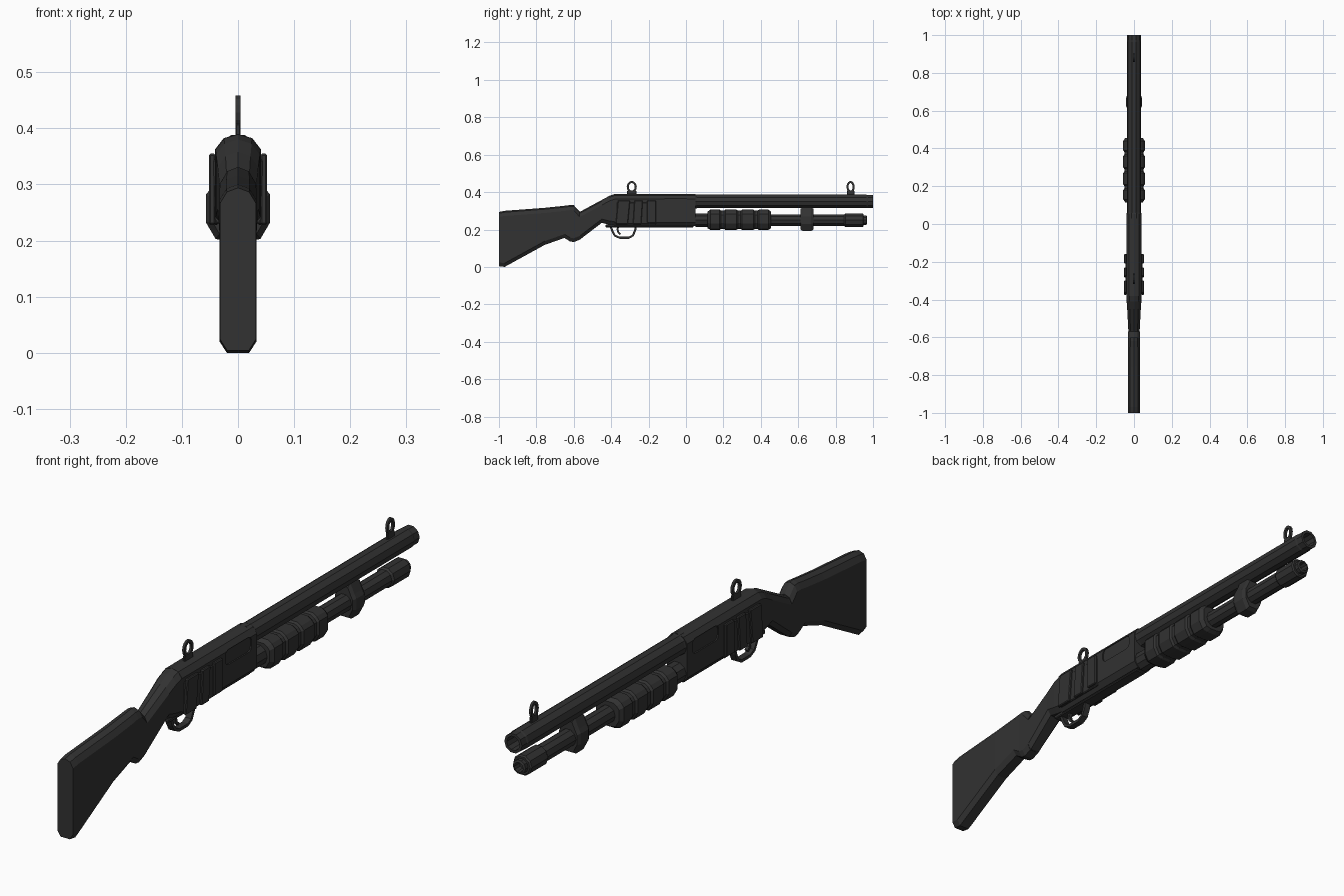
import bpy, bmesh, math
from mathutils import Vector

if "Cube" in bpy.data.objects:
    bpy.data.objects.remove(bpy.data.objects["Cube"])


def material(name, v):
    m = bpy.data.materials.new(name)
    m.diffuse_color = (v, v, v, 1)
    m.use_nodes = True
    m.node_tree.nodes["Principled BSDF"].inputs["Base Color"].default_value = m.diffuse_color
    return m


DARK = material("dark gunmetal", 0.032)


def finish(name, bm):
    bmesh.ops.recalc_face_normals(bm, faces=bm.faces)
    me = bpy.data.meshes.new(name)
    bm.to_mesh(me)
    bm.free()
    me.materials.append(DARK)
    ob = bpy.data.objects.new(name, me)
    bpy.context.collection.objects.link(ob)
    return ob


def loft(name, rings, closed=False):
    """Skin equal-length rings of points; cap the ends unless closed."""
    bm = bmesh.new()
    vs = [[bm.verts.new(p) for p in r] for r in rings]
    n, k = len(vs[0]), len(vs)
    for i in range(k if closed else k - 1):
        a, b = vs[i], vs[(i + 1) % k]
        for j in range(n):
            bm.faces.new((a[j], a[(j + 1) % n], b[(j + 1) % n], b[j]))
    if not closed:
        bm.faces.new(vs[0])
        bm.faces.new(vs[-1])
    return finish(name, bm)


def section(y, top, bot, w, c=0.025):
    """Symmetric chamfered body section with a crowned top."""
    half = [(0.0, top), (0.62 * w, top - 0.3 * c), (w, top - 1.1 * c),
            (w, bot + 0.8 * c), (0.6 * w, bot)]
    pts = half + [(-x, z) for x, z in reversed(half[1:])]
    return [(x, y, z) for x, z in pts]


def turned(name, z, profile, sides=10):
    """Turned part along y from (y, radius) pairs."""
    rings = []
    for y, r in profile:
        rings.append([(r * math.sin(2 * math.pi * (i + .5) / sides), y,
                       z + r * math.cos(2 * math.pi * (i + .5) / sides)) for i in range(sides)])
    return loft(name, rings)


def box(name, x0, x1, y0, y1, z0, z1, lean=0.0, bevel=0.003):
    bm = bmesh.new()
    bmesh.ops.create_cube(bm, size=1)
    for v in bm.verts:
        x, y, z = v.co
        v.co = ((x0 + x1) / 2 + x * (x1 - x0),
                (y0 + y1) / 2 + y * (y1 - y0) + z * lean,
                (z0 + z1) / 2 + z * (z1 - z0))
    if bevel:
        bmesh.ops.bevel(bm, geom=bm.edges[:], offset=bevel, segments=1, affect='EDGES')
    return finish(name, bm)


def strip(name, path, t, w):
    """Flat bar of thickness t and half width w following (y, z) points."""
    pts = [Vector(p) for p in path]
    rings = []
    for i, p in enumerate(pts):
        d = (pts[min(i + 1, len(pts) - 1)] - pts[max(i - 1, 0)]).normalized()
        n = Vector((-d.y, d.x)) * t / 2
        a, b = p + n, p - n
        rings.append([(-w, a.x, a.y), (w, a.x, a.y), (w, b.x, b.y), (-w, b.x, b.y)])
    return loft(name, rings)


# Shoulder stock and grip
loft("stock", [section(*s) for s in [
    (-1.0, .294, .004, .032), (-.97, .300, .0, .033), (-.755, .316, .118, .033),
    (-.65, .327, .155, .032), (-.62, .331, .136, .031), (-.60, .330, .133, .031),
    (-.57, .297, .145, .031)]])
loft("grip", [section(*s) for s in [
    (-.59, .290, .137, .030), (-.565, .296, .148, .030), (-.45, .358, .236, .036),
    (-.41, .380, .226, .039), (-.38, .390, .222, .040)]])

# Receiver with a recessed port on both sides
receiver = loft("receiver", [section(y, .39, .218, .041) for y in (-.382, .052)])
for s in (1, -1):
    rings = []
    for x in (.036, .06):
        ring = []
        for cy, cz, a0 in ((.005, .35, 0), (-.115, .35, 90), (-.115, .326, 180), (.005, .326, 270)):
            for a in (0, 45, 90):
                t = math.radians(a0 + a)
                ring.append((s * x, cy + .015 * math.cos(t), cz + .015 * math.sin(t)))
        rings.append(ring)
    cutter = loft("port_cutter", rings)
    cutter.hide_render = cutter.hide_viewport = True
    cutter.display_type = 'WIRE'
    cut = receiver.modifiers.new("port", 'BOOLEAN')
    cut.operation, cut.object, cut.solver = 'DIFFERENCE', cutter, 'EXACT'

# Side slats on the receiver
for s in (1, -1):
    def side(name, a, b, *rest):
        box(name, min(s * a, s * b), max(s * a, s * b), *rest)
    side("slat_backing", .035, .044, -.37, -.16, .228, .345)
    side("slat", .04, .052, -.370, -.305, .228, .355, .012)
    side("slat", .04, .052, -.280, -.235, .228, .355, .008)
    side("slat", .04, .052, -.208, -.160, .235, .355, .0)

# Barrel with a hollow muzzle
turned("barrel", .350, [(.03, .040), (.05, .040), (.06, .038), (.965, .038), (.972, .036),
                        (1.0, .036), (1.0, .026), (.93, .025)])

# Magazine tube, end cap and nose
turned("magazine_tube", .250, [(.04, .032), (.87, .032)])
turned("magazine_collar", .250, [(.05, .038), (.12, .038)])
turned("magazine_cap", .250, [(.845, .032), (.852, .038), (.945, .038), (.95, .033),
                              (.95, .026), (.965, .026), (.968, .018), (.94, .016)])

# Sliding fore-end with raised ribs
def pump_ring(y, k):
    half = [(.030, .306), (.046, .296), (.057, .282), (.057, .232), (.040, .203), (.018, .198)]
    pts = [(x * k, .25 + (z - .25) * k) for x, z in half]
    return [(x, y, z) for x, z in pts + [(-x, z) for x, z in reversed(pts)]]


profile = [(.115, .82)]
for a, b in ((.122, .188), (.202, .278), (.292, .368), (.382, .448)):
    profile += [(a, .9), (a + .008, 1), (b - .008, 1), (b, .9)]
loft("fore_end", [pump_ring(y, k) for y, k in profile + [(.455, .82)]])

# Clamp joining barrel and tube
loft("barrel_clamp", [[(x * k, y, .25 + (z - .25) * k) for x, z in
     ((.018, .32), (.034, .285), (.042, .27), (.042, .23), (.022, .192),
      (-.022, .192), (-.042, .23), (-.042, .27), (-.034, .285), (-.018, .32))]
     for y, k in ((.612, .86), (.625, 1), (.668, 1), (.682, .86))])

# Ring sights on short posts
for name, y0, r in (("rear_sight", -.29, .027), ("front_sight", .88, .022)):
    rings = []
    for i in range(14):
        a = 2 * math.pi * i / 14
        c, sn = math.cos(a), math.sin(a)
        rings.append([(x, y0 + c * (r - d), .428 + sn * (.031 - d))
                      for x, d in ((-.0045, 0), (.0045, 0), (.0045, .011), (-.0045, .011))])
    loft(name + "_ring", rings, closed=True)
    box(name + "_post", -.0045, .0045, y0 - r * .9, y0 + r * .9, .375, .408, 0, .002)

# Trigger, guard and lower plate
box("lower_plate", -.022, .022, -.43, .04, .212, .226)
strip("trigger_guard", [(-.405, .220), (-.392, .188), (-.380, .167), (-.355, .156),
                        (-.305, .156), (-.284, .168), (-.272, .195), (-.268, .220)], .011, .012)
strip("trigger", [(-.362, .222), (-.366, .200), (-.362, .184), (-.350, .174)], .010, .006)
